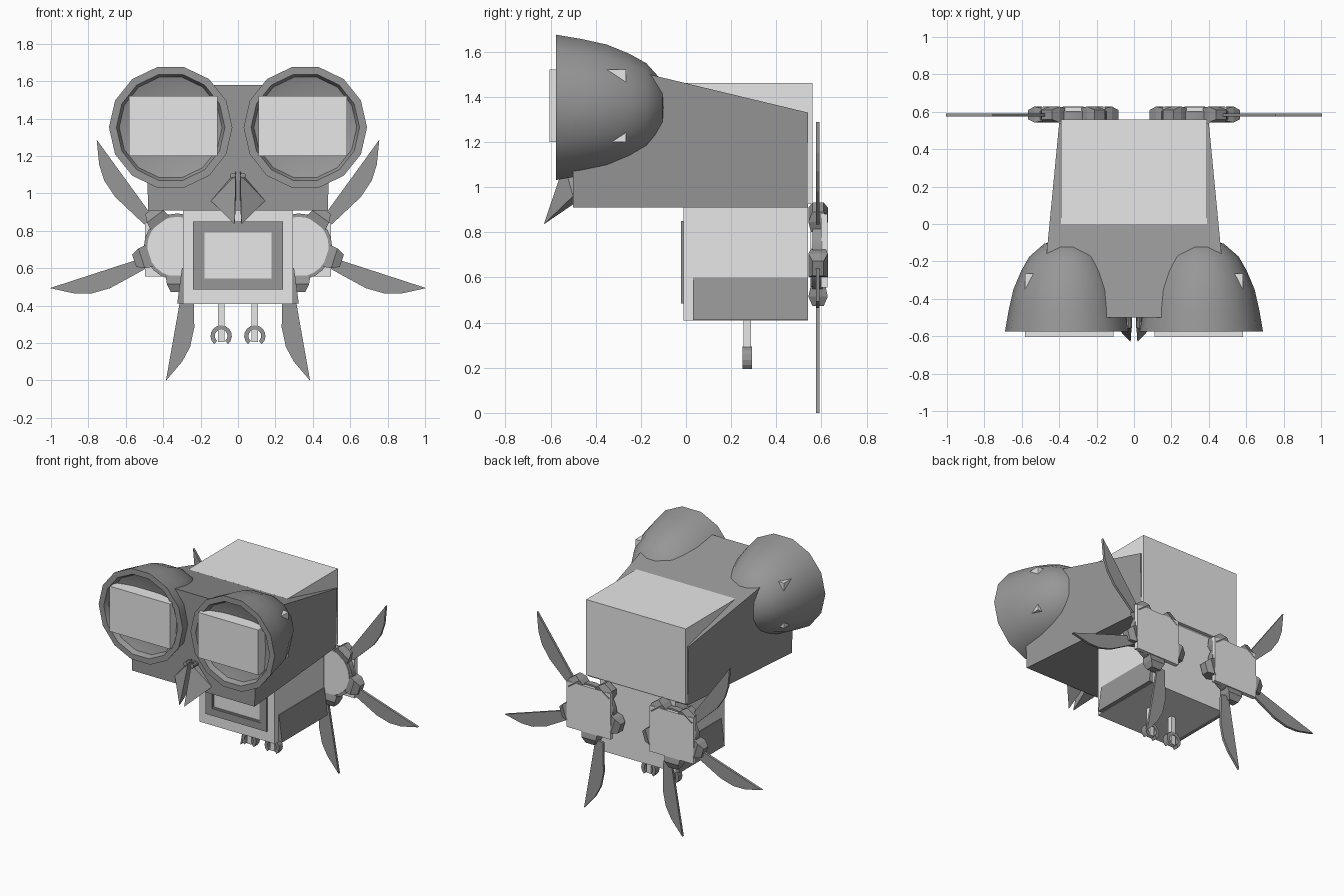
import bpy, bmesh
from math import sin, cos, pi, radians
from mathutils import Matrix, Vector

if "Cube" in bpy.data.objects:
    bpy.data.objects.remove(bpy.data.objects["Cube"], do_unlink=True)


def material(name, v):
    m = bpy.data.materials.new(name)
    m.use_nodes = True
    m.diffuse_color = (v, v, v, 1)
    m.node_tree.nodes["Principled BSDF"].inputs["Base Color"].default_value = (v, v, v, 1)
    return m


LIGHT = material("light grey", 0.8)
DARK = material("dark grey", 0.31)


def finish(name, bm, mat, smooth=False):
    bmesh.ops.recalc_face_normals(bm, faces=bm.faces)
    mesh = bpy.data.meshes.new(name)
    bm.to_mesh(mesh)
    bm.free()
    mesh.materials.append(mat)
    ob = bpy.data.objects.new(name, mesh)
    bpy.context.collection.objects.link(ob)
    if smooth:
        bpy.ops.object.select_all(action='DESELECT')
        ob.select_set(True)
        bpy.context.view_layer.objects.active = ob
        bpy.ops.object.shade_smooth_by_angle(angle=radians(35))
    return ob


def hull(name, points, mat):
    bm = bmesh.new()
    for p in points:
        bm.verts.new(p)
    bmesh.ops.convex_hull(bm, input=bm.verts)
    bmesh.ops.dissolve_limit(bm, angle_limit=0.01, verts=bm.verts, edges=bm.edges)
    return finish(name, bm, mat)


def box(name, x, y, z, mat):
    return hull(name, [(a, b, c) for a in x for b in y for c in z], mat)


def prism(name, outline, y0, y1, mat):
    """Extrude an x-z outline along y."""
    bm = bmesh.new()
    face = bm.faces.new([bm.verts.new((x, y0, z)) for x, z in outline])
    new = bmesh.ops.extrude_face_region(bm, geom=[face])["geom"]
    bmesh.ops.translate(bm, vec=(0, y1 - y0, 0),
                        verts=[v for v in new if isinstance(v, bmesh.types.BMVert)])
    return finish(name, bm, mat)


def lathe(name, profile, cx, cz, sides, mat, smooth=True):
    """Spin (radius, y) points around a y-parallel axis."""
    bm = bmesh.new()
    verts = [bm.verts.new((cx + r, y, cz)) for r, y in profile]
    edges = [bm.edges.new(p) for p in zip(verts, verts[1:])]
    bmesh.ops.spin(bm, geom=verts + edges, cent=(cx, 0, cz), axis=(0, 1, 0),
                   angle=2 * pi, steps=sides, use_duplicate=False)
    bmesh.ops.remove_doubles(bm, verts=bm.verts, dist=0.0005)
    return finish(name, bm, mat, smooth)


def arc(cx, cz, r, a0, a1, n):
    return [(cx + r * cos(radians(a0 + (a1 - a0) * i / n)),
             cz + r * sin(radians(a0 + (a1 - a0) * i / n))) for i in range(n + 1)]


# Head: tapered hood with a sloping top, and a box poking out of it
hull("head_hood", [(s * x, y, z) for s in (-1, 1) for x, y, z in
                   ((0.48, -0.5, 0.91), (0.5, -0.5, 1.58),
                    (0.39, 0.54, 0.91), (0.4, 0.54, 1.33))], DARK)
box("head_box", (-0.39, 0.39), (0, 0.56), (0.925, 1.46), LIGHT)

# Body with a framed front screen
box("body", (-0.295, 0.295), (-0.01, 0.54), (0.41, 0.915), LIGHT)


def frame(name, half_w, z0, z1, border, y0, y1):
    for s in (-1, 1):
        box(name + "_side", (s * half_w, s * (half_w - border)), (y0, y1), (z0, z1), DARK)
    for a, b in ((z0, z0 + border), (z1 - border, z1)):
        box(name + "_rail", (border - half_w, half_w - border), (y0, y1), (a, b), DARK)


frame("screen_frame", 0.24, 0.485, 0.85, 0.05, -0.022, 0)
frame("screen_trim", 0.192, 0.533, 0.802, 0.012, -0.016, 0)


def blade(name, s, cx, cz, angle, offset):
    """Thin knife-like feather: one straight edge, one bellied edge."""
    shape = [(0.2, 0), (0.716, 0), (0.6, -0.068), (0.515, -0.096),
             (0.41, -0.1), (0.24, -0.068), (0.2, -0.06)]
    c, d = cos(radians(angle)), sin(radians(angle))
    prism(name, [(s * (cx + r * c - (t + offset) * d), cz + r * d + (t + offset) * c)
                 for r, t in shape], 0.575, 0.592, DARK)


for s, side in ((1, "left_"), (-1, "right_")):
    # Eye: hollow dome, deep rim and a screen block
    lathe(side + "eye_dome",
          [(0, -0.08), (0.12, -0.105), (0.2, -0.175), (0.243, -0.25), (0.285, -0.35),
           (0.31, -0.46), (0.33, -0.575), (0.29, -0.575), (0.275, -0.54),
           (0.2, -0.515), (0, -0.502)], s * 0.36, 1.353, 14, DARK)
    box(side + "eye_screen", (s * 0.11, s * 0.582), (-0.605, -0.265), (1.2, 1.52), LIGHT)

    # Beak half and nostril
    hull(side + "beak", [(s * x, y, z) for x, y, z in
                         ((0.012, -0.49, 1.12), (0.012, -0.54, 1.1), (0.145, -0.5, 0.96),
                          (0.018, -0.63, 0.835), (0.012, -0.49, 0.93))], DARK)
    lathe(side + "nostril", [(0, -0.56), (0.015, -0.555), (0.015, -0.5), (0, -0.5)],
          s * 0.026, 1.096, 10, DARK)

    # Sloped lower side panel
    hull(side + "side_panel", [(s * x, y, z) for y in (0.03, 0.54) for x, z in
                               ((0.28, 0.412), (0.325, 0.412), (0.3, 0.6), (0.28, 0.6))], DARK)

    # Wing hub
    cx, cz = 0.325, 0.715
    lathe(side + "hub_ring", [(0, 0.56), (0.178, 0.56), (0.178, 0.605), (0, 0.605)],
          s * cx, cz, 24, DARK)
    lathe(side + "hub_disc", [(0, 0.552), (0.16, 0.552), (0.16, 0.575), (0, 0.575)],
          s * cx, cz, 24, LIGHT)
    box(side + "hub_plate", (s * (cx - 0.172), s * (cx + 0.172)), (0.597, 0.626),
        (cz - 0.16, cz + 0.165), LIGHT)

    # Five tapered blade sockets around the hub
    for k in range(5):
        turn = Matrix.Rotation(radians(-54 + 72 * k), 3, 'Y')
        pts = []
        for r, t, y0, y1 in ((0.155, 0.062, 0.552, 0.618), (0.2, 0.055, 0.542, 0.628),
                             (0.242, 0.035, 0.56, 0.61)):
            for w in (-t, t):
                for y in (y0, y1):
                    p = turn @ Vector((r, y, w))
                    pts.append((s * (cx + p.x), p.y, cz + p.z))
        hull(side + "blade_socket", pts, DARK)

    # Three feather blades
    for label, angle, offset in (("upper", 54, -0.012), ("middle", -18, 0), ("lower", -80, -0.065)):
        blade(side + label + "_blade", s, cx, cz, angle, offset)

    # Leg with an open claw ring
    lx = s * 0.09
    box(side + "leg", (lx - 0.018, lx + 0.018), (0.255, 0.288), (0.205, 0.42), LIGHT)
    claw = arc(lx, 0.238, 0.057, -50, 230, 12) + arc(lx, 0.238, 0.034, 230, -50, 12)
    prism(side + "claw", claw, 0.25, 0.292, DARK)
